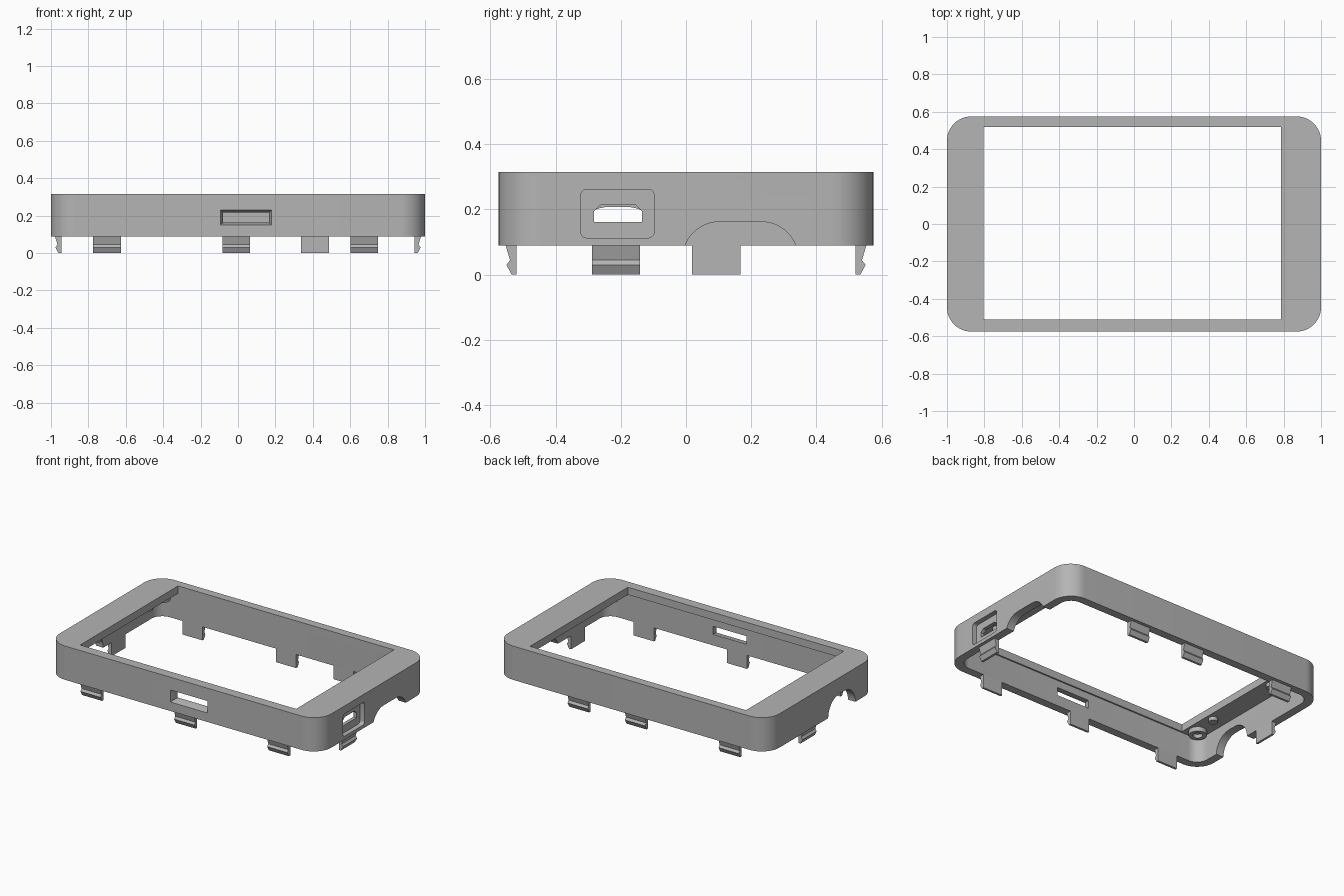
import bpy, bmesh, math
from mathutils import Matrix, Vector

cube = bpy.data.objects.get("Cube")
if cube:
    bpy.data.objects.remove(cube, do_unlink=True)

grey = bpy.data.materials.new("plain_grey")
grey.use_nodes = True
colour = (0.46, 0.46, 0.46, 1)
grey.diffuse_color = colour
grey.node_tree.nodes["Principled BSDF"].inputs["Base Color"].default_value = colour


def rounded(x0, x1, y0, y1, r, n=12):
    """Outline of a rounded rectangle."""
    pts = []
    corners = [(x1 - r, y1 - r), (x0 + r, y1 - r), (x0 + r, y0 + r), (x1 - r, y0 + r)]
    for q, (cx, cy) in enumerate(corners):
        for i in range(n + 1):
            a = (q + i / n) * math.pi / 2
            pts.append((cx + r * math.cos(a), cy + r * math.sin(a)))
    return pts


def loft(name, lower, upper, h0, h1, matrix=Matrix()):
    """Solid between two outlines with equal point counts."""
    bm = bmesh.new()
    a = [bm.verts.new(matrix @ Vector((x, y, h0))) for x, y in lower]
    b = [bm.verts.new(matrix @ Vector((x, y, h1))) for x, y in upper]
    bm.faces.new(a)
    bm.faces.new(b)
    for i in range(len(a)):
        j = (i + 1) % len(a)
        bm.faces.new((a[i], a[j], b[j], b[i]))
    bmesh.ops.recalc_face_normals(bm, faces=bm.faces)
    mesh = bpy.data.meshes.new(name)
    bm.to_mesh(mesh)
    bm.free()
    mesh.materials.append(grey)
    ob = bpy.data.objects.new(name, mesh)
    bpy.context.collection.objects.link(ob)
    return ob


def prism(name, outline, h0, h1, matrix=Matrix()):
    return loft(name, outline, outline, h0, h1, matrix)


def cut(target, cutter):
    mod = target.modifiers.new("cut", "BOOLEAN")
    mod.operation = "DIFFERENCE"
    mod.solver = "EXACT"
    mod.object = cutter
    bpy.context.view_layer.objects.active = target
    bpy.ops.object.modifier_apply(modifier=mod.name)
    bpy.data.objects.remove(cutter, do_unlink=True)


def smooth(ob):
    bpy.ops.object.select_all(action="DESELECT")
    ob.select_set(True)
    bpy.context.view_layer.objects.active = ob
    bpy.ops.object.shade_smooth_by_angle(angle=math.radians(30))


# Axes for profiles drawn in the (y, z) and (x, z) planes
SIDE = Matrix(((0, 0, 1, 0), (1, 0, 0, 0), (0, 1, 0, 0), (0, 0, 0, 1)))
FRONT = Matrix(((1, 0, 0, 0), (0, 0, 1, 0), (0, 1, 0, 0), (0, 0, 0, 1)))
BOTTOM, TOP, CEILING = 0.09, 0.315, 0.265

# Shell: hollow rounded frame with a screen opening
shell = prism("shell", rounded(-1, 1, -0.575, 0.575, 0.13), BOTTOM, TOP)
cut(shell, prism("cavity", rounded(-0.945, 0.945, -0.52, 0.52, 0.08), 0, CEILING))
opening = [(-0.805, -0.51), (0.785, -0.51), (0.785, 0.519), (-0.805, 0.519)]
cut(shell, prism("opening", opening, 0.2, 0.4))

# Front slot, narrowing inwards
slot_out = [(-0.095, 0.15), (0.18, 0.15), (0.18, 0.23), (-0.095, 0.23)]
slot_in = [(-0.08, 0.163), (0.165, 0.163), (0.165, 0.217), (-0.08, 0.217)]
cut(shell, loft("slot", slot_out, slot_in, -0.5755, -0.535, FRONT))
cut(shell, prism("slot_through", slot_in, -0.56, -0.48, FRONT))

# Port recess and port hole on the left side
cut(shell, prism("port_recess", rounded(-0.323, -0.098, 0.113, 0.262, 0.018, 5), 0.968, 1.1, SIDE))
port = [(-0.282, 0.162), (-0.135, 0.162), (-0.135, 0.195),
        (-0.155, 0.214), (-0.262, 0.214), (-0.282, 0.195)]
cut(shell, prism("port_hole", port, 0.9, 1.1, SIDE))


# Cable arches in both end walls
def arch(centre, flat, radius, drop, x0, x1):
    pts = []
    for i in range(25):
        a = math.pi * i / 24
        side = flat if i < 12 else -flat if i > 12 else 0
        pts.append((centre + side + radius * math.cos(a), BOTTOM - drop + radius * math.sin(a)))
    pts += [(centre - flat - radius, 0), (centre + flat + radius, 0)]
    cut(shell, prism("arch", pts, x0, x1, SIDE))


arch(0.167, 0.065, 0.112, 0.04, 0.9, 1.1)
arch(-0.21, 0.025, 0.118, 0, -1.1, -0.9)
smooth(shell)

# Snap clips: (name, wall direction in degrees, wall distance, centre along wall)
profile = [(0, 0), (0.015, 0), (0.031, 0.03), (0.02, 0.045), (0.034, BOTTOM + 0.001), (0, BOTTOM + 0.001)]
clips = [("front", -90, 0.52, (-0.7, -0.01, 0.675)),
         ("back", 90, 0.52, (-0.7, -0.01, 0.412)),
         ("left", 0, 0.945, (-0.215,)),
         ("right", 180, 0.945, (0.093,))]
for wall, degrees, distance, centres in clips:
    for i, c in enumerate(centres):
        out = Vector((math.cos(math.radians(degrees)), math.sin(math.radians(degrees)), 0))
        along = Vector((abs(out.y), abs(out.x), 0))
        origin = out * distance + along * c
        m = Matrix((out, Vector((0, 0, 1)), along)).transposed().to_4x4()
        m.translation = origin
        prism(f"{wall}_clip_{i + 1}", profile, -0.074, 0.074, m)


def circle(x, y, r, n=24):
    return [(x + r * math.cos(i * math.tau / n), y + r * math.sin(i * math.tau / n)) for i in range(n)]


# Screw bosses and locating pegs under the top plate
for sx, end in ((-1, "right"), (1, "left")):
    for sy, face in ((-1, "front"), (1, "back")):
        boss = prism(f"{face}_{end}_boss", circle(sx * 0.875, sy * 0.445, 0.055), 0.235, CEILING + 0.005)
        cut(boss, prism("boss_hole", circle(sx * 0.875, sy * 0.445, 0.03), 0.2, CEILING - 0.005))
        smooth(boss)
        smooth(prism(f"{face}_{end}_peg", circle(sx * 0.85, sy * 0.27, 0.028), 0.24, CEILING + 0.005))
